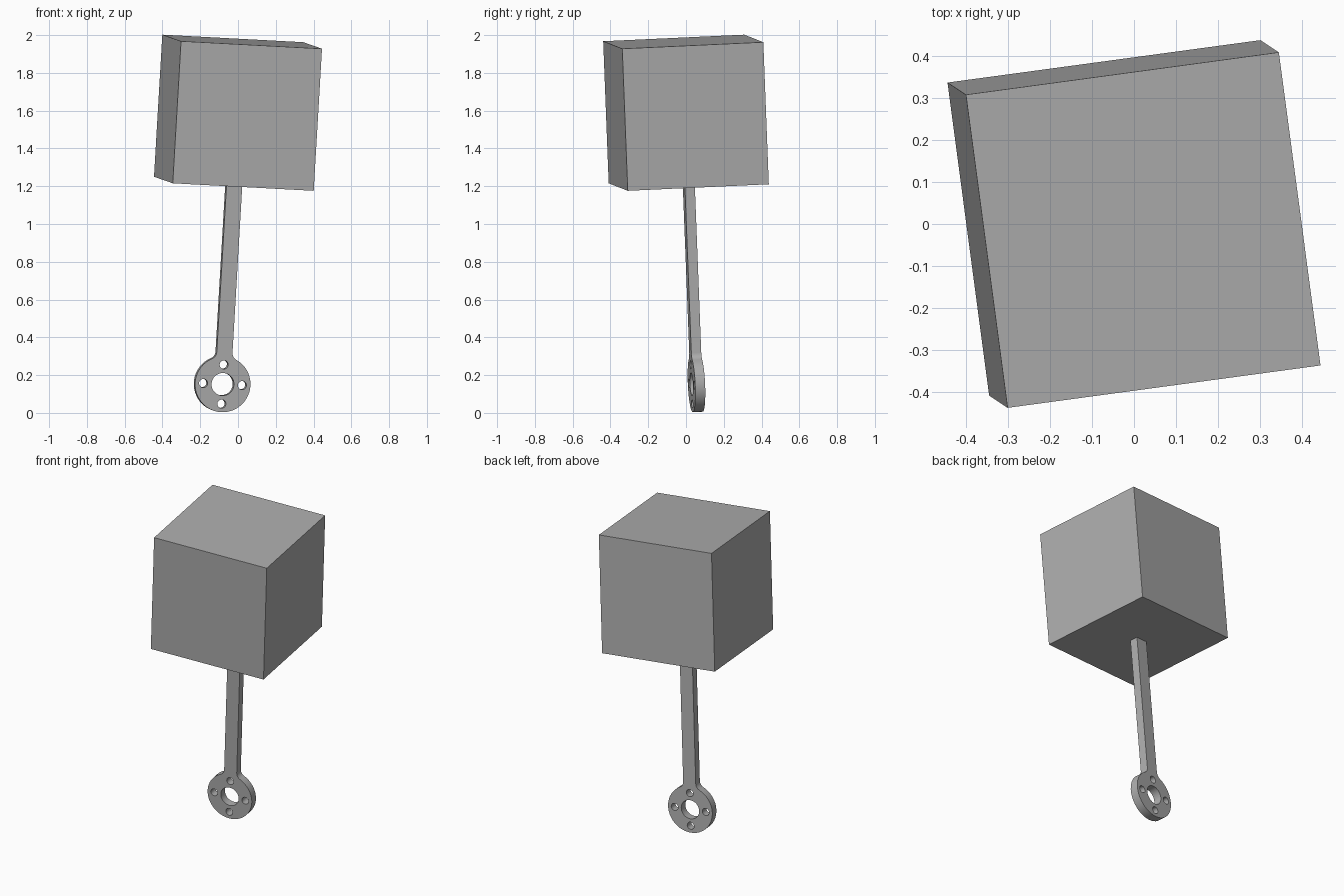
import bpy, bmesh
from math import sin, cos, pi, sqrt, atan2
from mathutils import Matrix, Vector

if "Cube" in bpy.data.objects:
    bpy.data.objects.remove(bpy.data.objects["Cube"], do_unlink=True)

SIZE, DROP = 0.754, 1.44             # block edge, distance from block centre to ring centre
RING, HALF, FILLET, THICK = 0.148, 0.042, 0.04, 0.053

grey = bpy.data.materials.new("plain grey")
grey.use_nodes = True
colour = (0.42, 0.42, 0.42, 1)
grey.diffuse_color = colour
grey.node_tree.nodes["Principled BSDF"].inputs["Base Color"].default_value = colour

# Tilted frame shared by all parts, centred on the block
up = Vector((0.044, -0.029, 0.752)).normalized()
across = Vector((0.746, 0.101, -0.038))
across = (across - up * across.dot(up)).normalized()
depth = up.cross(across)
frame = Matrix((across, depth, up)).transposed().to_4x4()
frame.translation = (0, 0, 1.589)


def arc(cx, cy, r, start, end, n):
    angles = [start + (end - start) * i / n for i in range(n + 1)]
    return [(cx + r * cos(a), cy + r * sin(a)) for a in angles]


def circle(cx, cy, r, n):
    return arc(cx, cy, r, 0, 2 * pi, n)[:-1]


# Block
bpy.ops.mesh.primitive_cube_add(size=SIZE)
block = bpy.context.object
block.name = "block"
block.data.materials.append(grey)
block.matrix_world = frame

# Arm outline: ring rim, fillets and straight bar, with the ring centre at the origin
fx = HALF + FILLET
fy = sqrt((RING + FILLET) ** 2 - fx ** 2)
join = atan2(fy, fx)
top = DROP - SIZE / 2
right = arc(0, 0, RING, -pi / 2, join, 20)
right += arc(fx, fy, FILLET, pi + join, pi, 5)[1:] + [(HALF, top)]
outline = right + [(-x, y) for x, y in reversed(right[1:])]

# Centre hole and four bolt holes
loops = [outline, circle(0, 0, 0.06, 32)]
for i in range(4):
    a = i * pi / 2
    loops.append(circle(0.104 * cos(a), 0.104 * sin(a), 0.023, 20))

curve = bpy.data.curves.new("arm_profile", "CURVE")
curve.dimensions = "2D"
curve.fill_mode = "BOTH"
curve.extrude = THICK / 2
for loop in loops:
    spline = curve.splines.new("POLY")
    spline.points.add(len(loop) - 1)
    for point, (x, y) in zip(spline.points, loop):
        point.co = (x, y, 0, 1)
    spline.use_cyclic_u = True

# Turn the filled profile into a solid mesh
profile = bpy.data.objects.new("arm_profile", curve)
bpy.context.collection.objects.link(profile)
bpy.context.view_layer.update()
mesh = bpy.data.meshes.new_from_object(
    profile.evaluated_get(bpy.context.evaluated_depsgraph_get()))
bpy.data.objects.remove(profile, do_unlink=True)
bm = bmesh.new()
bm.from_mesh(mesh)
bmesh.ops.remove_doubles(bm, verts=bm.verts, dist=0.0001)
bmesh.ops.recalc_face_normals(bm, faces=bm.faces)
bm.to_mesh(mesh)
bm.free()

arm = bpy.data.objects.new("ring_arm", mesh)
bpy.context.collection.objects.link(arm)
mesh.materials.clear()
mesh.materials.append(grey)
arm.matrix_world = frame @ Matrix.Translation((0, 0, -DROP)) @ Matrix.Rotation(pi / 2, 4, "X")

bpy.ops.object.select_all(action="DESELECT")
arm.select_set(True)
bpy.context.view_layer.objects.active = arm
bpy.ops.object.shade_smooth_by_angle()
